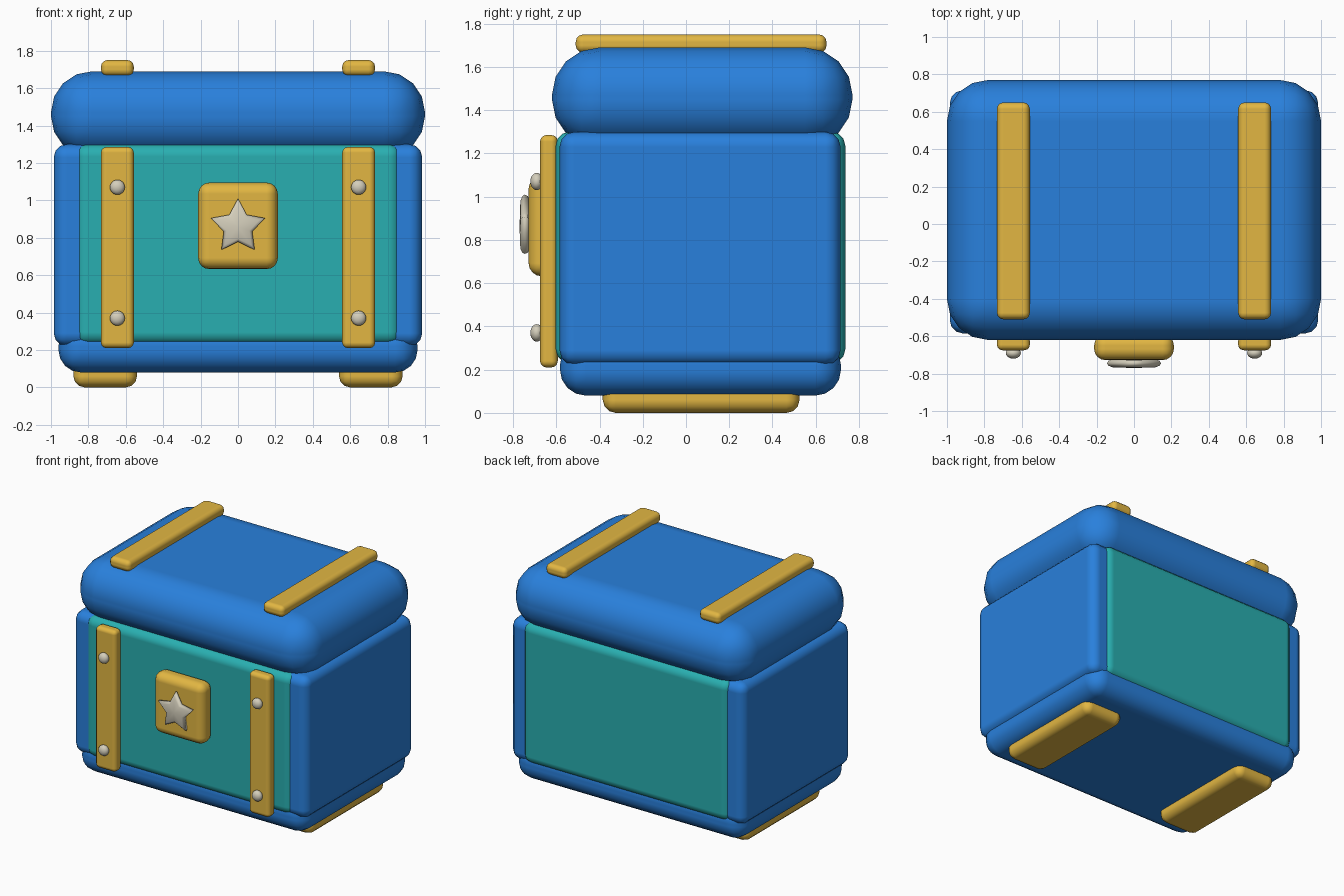
import bpy, bmesh
from math import sin, cos, pi

if "Cube" in bpy.data.objects:
    bpy.data.objects.remove(bpy.data.objects["Cube"])


def material(name, rgb):
    m = bpy.data.materials.new(name)
    m.diffuse_color = (*rgb, 1)
    m.use_nodes = True
    m.node_tree.nodes["Principled BSDF"].inputs["Base Color"].default_value = m.diffuse_color
    return m


BLUE = material("blue", (0.022, 0.216, 0.716))
TEAL = material("teal", (0.022, 0.43, 0.44))
GOLD = material("gold", (0.76, 0.47, 0.055))
SILVER = material("silver", (0.66, 0.62, 0.50))


def finish(name, bm, mat):
    bmesh.ops.recalc_face_normals(bm, faces=bm.faces)
    me = bpy.data.meshes.new(name)
    bm.to_mesh(me)
    bm.free()
    me.shade_smooth()
    me.materials.append(mat)
    ob = bpy.data.objects.new(name, me)
    bpy.context.collection.objects.link(ob)
    return ob


def rounded_box(name, xr, yr, zr, radius, mat, segments=3):
    bm = bmesh.new()
    bmesh.ops.create_cube(bm, size=1)
    for v in bm.verts:
        v.co = [r[0] if c < 0 else r[1] for c, r in zip(v.co, (xr, yr, zr))]
    ob = finish(name, bm, mat)
    bev = ob.modifiers.new("round", 'BEVEL')
    bev.width = radius
    bev.segments = segments
    bev.harden_normals = True
    return ob


# Chest shell: base, body, teal front/back panels, puffy lid
rounded_box("base", (-0.96, 0.96), (-0.583, 0.717), (0.08, 0.34), 0.12, BLUE, 4)
rounded_box("body", (-0.985, 0.985), (-0.585, 0.715), (0.22, 1.30), 0.07, BLUE)
rounded_box("panels", (-0.87, 0.87), (-0.603, 0.737), (0.23, 1.30), 0.065, TEAL)
rounded_box("lid", (-1, 1), (-0.62, 0.77), (1.23, 1.69), 0.22, BLUE, 4)

# Feet, straps and rivets on both sides
for side, s in (("left", -1), ("right", 1)):
    def span(a, b):
        return tuple(sorted((s * a, s * b)))
    rounded_box(f"foot_{side}", span(0.54, 0.88), (-0.385, 0.525), (0, 0.14), 0.06, GOLD)
    rounded_box(f"front_strap_{side}", span(0.557, 0.733), (-0.675, -0.593), (0.21, 1.285), 0.03, GOLD)
    rounded_box(f"lid_strap_{side}", span(0.557, 0.733), (-0.51, 0.65), (1.665, 1.75), 0.035, GOLD)
    for level, z in (("lower", 0.37), ("upper", 1.07)):
        bm = bmesh.new()
        bmesh.ops.create_uvsphere(bm, u_segments=20, v_segments=12, radius=0.04)
        rivet = finish(f"rivet_{level}_{side}", bm, SILVER)
        rivet.location = (s * 0.645, -0.69, z)
        rivet.scale = (1, 0.75, 1)

# Lock plate
rounded_box("lock_plate", (-0.213, 0.213), (-0.728, -0.59), (0.632, 1.095), 0.06, GOLD, 4)

# Puffy star: stacked star outlines, shrinking towards front and back
bm = bmesh.new()
rings = []
for scale, y in ((0.8, -0.725), (0.95, -0.731), (1, -0.746), (0.95, -0.757), (0.8, -0.766)):
    ring = []
    for i in range(10):
        r = scale * (0.152 if i % 2 == 0 else 0.08)
        a = pi / 2 + i * pi / 5
        ring.append(bm.verts.new((r * cos(a), y, 0.858 + r * sin(a))))
    rings.append(ring)
for low, high in zip(rings, rings[1:]):
    for i in range(10):
        j = (i + 1) % 10
        bm.faces.new((low[i], low[j], high[j], high[i]))
for ring, y in ((rings[0], -0.722), (rings[-1], -0.77)):
    centre = bm.verts.new((0, y, 0.858))
    for i in range(10):
        bm.faces.new((ring[i], ring[(i + 1) % 10], centre))
finish("star", bm, SILVER)
